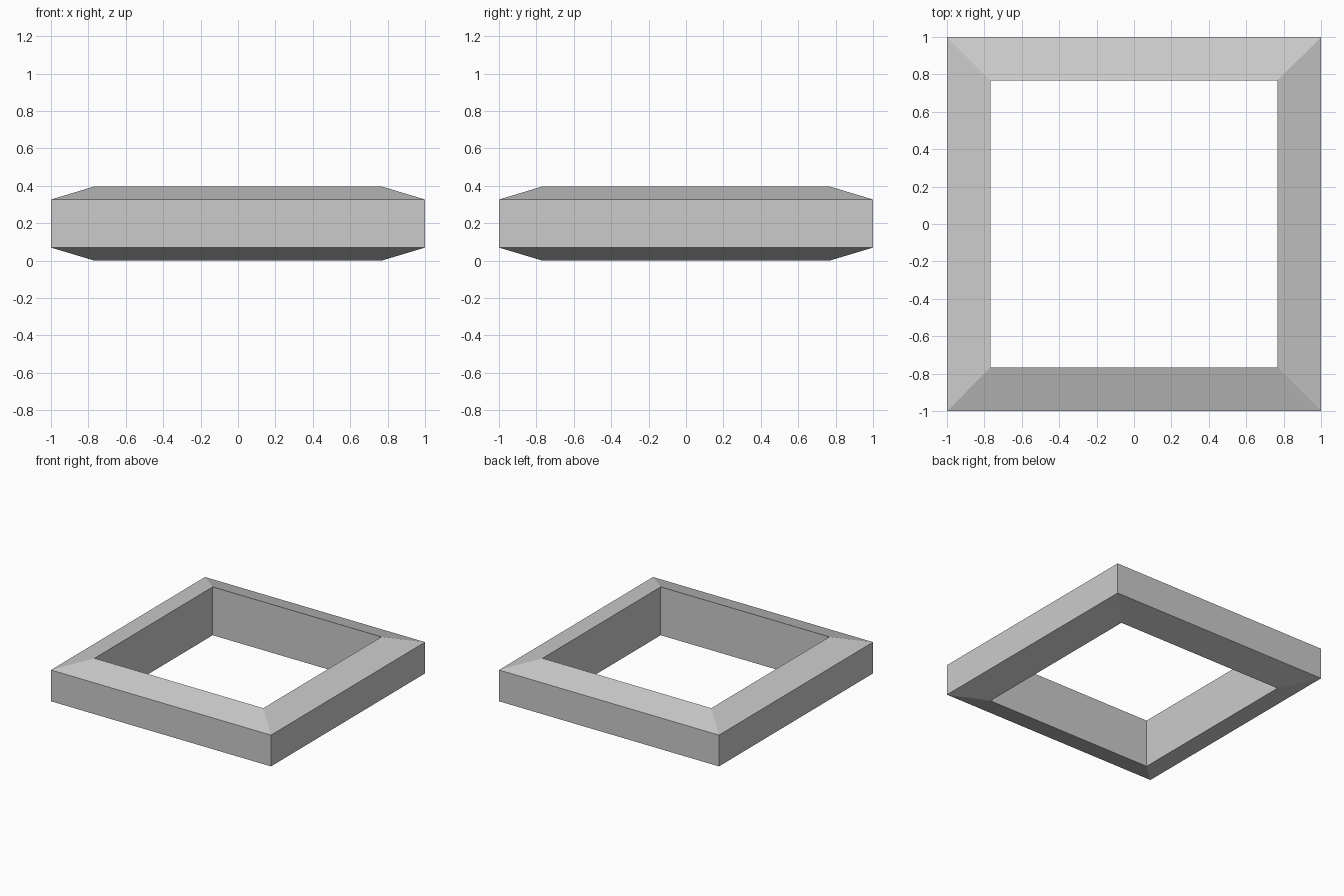
import bpy, bmesh

if "Cube" in bpy.data.objects:
    bpy.data.objects.remove(bpy.data.objects["Cube"])

# Cross-section of the frame: (half-width, height)
profile = [(0.767, 0.0), (1.0, 0.07), (1.0, 0.327), (0.767, 0.397)]
corners = [(1, 1), (-1, 1), (-1, -1), (1, -1)]

# Sweep the section around the four mitred corners
bm = bmesh.new()
rings = [[bm.verts.new((sx * r, sy * r, z)) for r, z in profile] for sx, sy in corners]
n = len(profile)
for i in range(4):
    a, b = rings[i], rings[(i + 1) % 4]
    for j in range(n):
        k = (j + 1) % n
        bm.faces.new((a[j], b[j], b[k], a[k]))
bmesh.ops.recalc_face_normals(bm, faces=bm.faces)

mesh = bpy.data.meshes.new("square_frame")
bm.to_mesh(mesh)
bm.free()
bpy.context.collection.objects.link(bpy.data.objects.new("square_frame", mesh))
